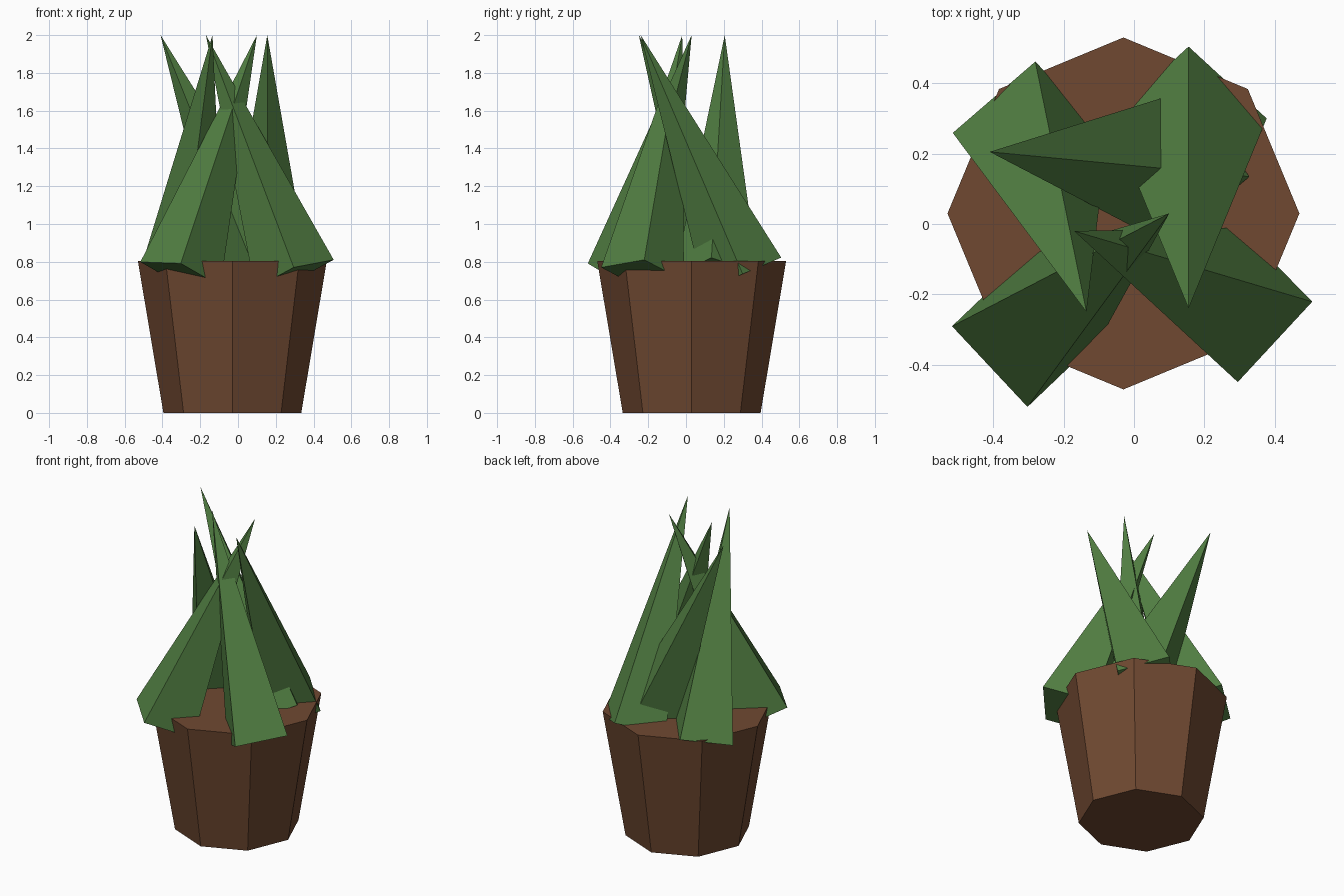
import bpy, bmesh
from math import cos, sin, pi
from mathutils import Vector

if "Cube" in bpy.data.objects:
    bpy.data.objects.remove(bpy.data.objects["Cube"])


def material(name, rgb):
    m = bpy.data.materials.new(name)
    m.use_nodes = True
    m.diffuse_color = (*rgb, 1)
    m.node_tree.nodes["Principled BSDF"].inputs["Base Color"].default_value = (*rgb, 1)
    return m


def finish(bm, name, mat):
    """Smooth the sides, keep the caps flat with sharp rims."""
    bmesh.ops.recalc_face_normals(bm, faces=bm.faces)
    for f in bm.faces:
        f.smooth = True
        if f.tag:
            f.smooth = False
            for e in f.edges:
                e.smooth = False
    mesh = bpy.data.meshes.new(name)
    bm.to_mesh(mesh)
    bm.free()
    mesh.materials.append(mat)
    obj = bpy.data.objects.new(name, mesh)
    bpy.context.collection.objects.link(obj)


def ring(bm, centre, a, b, radius, sides):
    return [bm.verts.new(centre + radius * (a * cos(2 * pi * i / sides) + b * sin(2 * pi * i / sides)))
            for i in range(sides)]


def leaf(name, centre, tip, corner):
    """Four-sided spike from a tilted square base; corner sets its twist."""
    c, t = Vector((*centre, 0.735)), Vector((*tip, 2.0))
    axis = (t - c).normalized()
    dx, dy = corner[0] - c.x, corner[1] - c.y
    e = Vector((dx, dy, -(axis.x * dx + axis.y * dy) / axis.z)).normalized()
    bm = bmesh.new()
    base = ring(bm, c, e, axis.cross(e), 0.222, 4)
    apex = bm.verts.new(t)
    for i in range(4):
        bm.faces.new((base[i], base[(i + 1) % 4], apex))
    bm.faces.new(base).tag = True
    finish(bm, name, green)


brown = material("terracotta brown", (0.16, 0.066, 0.031))
green = material("leaf green", (0.085, 0.215, 0.056))

# Octagonal tapered pot with flat soil-level top
bm = bmesh.new()
X, Y = Vector((1, 0, 0)), Vector((0, 1, 0))
low = ring(bm, Vector((-0.03, 0.03, 0)), X, Y, 0.365, 8)
high = ring(bm, Vector((-0.03, 0.03, 0.805)), X, Y, 0.5, 8)
for i in range(8):
    j = (i + 1) % 8
    bm.faces.new((low[i], low[j], high[j], high[i]))
for cap in (low, high):
    bm.faces.new(cap).tag = True
finish(bm, "pot", brown)

# Leaves: base centre, tip, one base corner
leaf("leaf_back_left", (0.155, 0.30), (0.155, -0.24), (0.155, 0.505))
leaf("leaf_back_right", (-0.295, 0.255), (-0.135, -0.25), (-0.28, 0.47))
leaf("leaf_centre", (0.125, 0.16), (-0.41, 0.205), (0.325, 0.135))
leaf("leaf_front_right", (-0.305, -0.305), (0.10, 0.03), (-0.525, -0.29))
leaf("leaf_front_left", (0.298, -0.23), (-0.17, -0.02), (0.525, -0.22))
